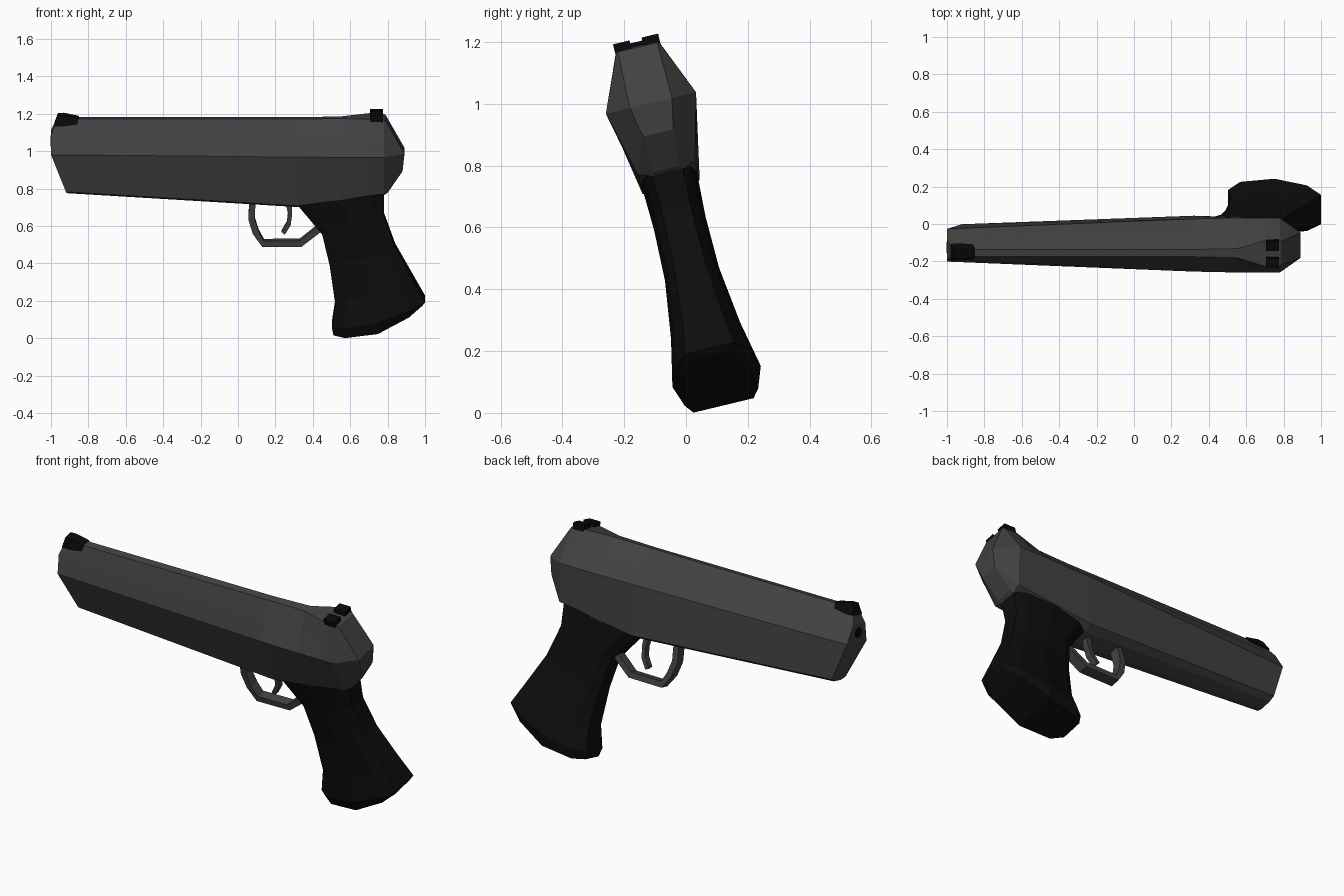
import bpy, bmesh, math
from mathutils import Matrix, Vector

if "Cube" in bpy.data.objects:
    bpy.data.objects.remove(bpy.data.objects["Cube"])

# Everything is built upright (x length, y width, z up), then rolled into its lean
LEAN = Matrix.Translation((0, 0.12, 0.03)) @ Matrix.Rotation(math.radians(13.5), 4, 'X')


def material(name, c):
    m = bpy.data.materials.new(name)
    m.diffuse_color = (c, c, c * 1.0, 1)
    m.use_nodes = True
    m.node_tree.nodes["Principled BSDF"].inputs["Base Color"].default_value = m.diffuse_color
    return m


STEEL = material("dark_grey_steel", 0.054)
GRIP = material("black_grip", 0.004)
SIGHT = material("black_sight", 0.003)


def finish(name, bm, mat):
    bmesh.ops.recalc_face_normals(bm, faces=bm.faces)
    me = bpy.data.meshes.new(name)
    bm.to_mesh(me)
    bm.free()
    me.transform(LEAN)
    me.materials.append(mat)
    ob = bpy.data.objects.new(name, me)
    bpy.context.collection.objects.link(ob)
    return ob


def loft(name, rings, mat):
    """Skin rings of points; end caps are strips of quads across the mirror plane."""
    bm = bmesh.new()
    vs = [[bm.verts.new(p) for p in r] for r in rings]
    n = len(vs[0])
    for a, b in zip(vs, vs[1:]):
        for i in range(n):
            j = (i + 1) % n
            bm.faces.new((a[i], a[j], b[j], b[i]))
    for r in (vs[0], vs[-1]):
        for i in range(n // 2 - 1):
            bm.faces.new((r[i], r[i + 1], r[n - 2 - i], r[n - 1 - i]))
    return finish(name, bm, mat)


def mirrored(half):
    """Half section of (x, half width, z) -> closed ring."""
    return [(x, -h, z) for x, h, z in half] + [(x, h, z) for x, h, z in reversed(half)]


def prism(name, outline, y0, y1, mat):
    """Extrude an x/z outline across the width."""
    bm = bmesh.new()
    f = bm.faces.new([bm.verts.new((x, y0, z)) for x, z in outline])
    ext = bmesh.ops.extrude_face_region(bm, geom=[f])
    bmesh.ops.translate(bm, vec=(0, y1 - y0, 0),
                        verts=[v for v in ext["geom"] if isinstance(v, bmesh.types.BMVert)])
    return finish(name, bm, mat)


# Slide body: rows top, upper, widest, lower edge, belly
def body(x, top, low, zt, zl):
    wide = 0.15 if x > 0.4 else 0.145
    return mirrored([(x, top, zt), (x, (top + wide) / 2, (zt + 1) / 2), (x, wide, 1.0),
                     (x, low, zl), (x, low * 0.5, zl - 0.018)])


muzzle = mirrored([(-0.965, 0.02, 1.18), (-1, 0.055, 1.1), (-1, 0.09, 1.0),
                   (-0.92, 0.065, 0.79), (-0.915, 0.033, 0.775)])
rear = mirrored([(0.79, 0.065, 1.18), (0.84, 0.068, 1.09), (0.89, 0.07, 1.0),
                 (0.88, 0.05, 0.90), (0.80, 0.045, 0.78)])
loft("slide_body", [muzzle,
                    body(0.32, 0.02, 0.095, 1.18, 0.72),
                    body(0.55, 0.025, 0.095, 1.183, 0.752),
                    body(0.70, 0.07, 0.095, 1.19, 0.775),
                    body(0.78, 0.07, 0.095, 1.186, 0.785),
                    rear], STEEL)


# Grip: slanted rounded slices from front edge to back edge
def slice_ring(xf, zf, xb, zb, hw, sag):
    half = []
    for t, k in ((0, 0.5), (0.13, 0.82), (0.5, 1), (0.85, 0.85), (1, 0.55)):
        half.append((xf + (xb - xf) * t, hw * k, zf + (zb - zf) * t - sag * 4 * t * (1 - t)))
    return mirrored(half)


loft("grip", [slice_ring(*s) for s in (
    (0.33, 0.725, 0.775, 0.80, 0.092, -0.01),
    (0.32, 0.71, 0.78, 0.775, 0.092, 0),
    (0.45, 0.55, 0.78, 0.65, 0.086, 0),
    (0.49, 0.38, 0.84, 0.48, 0.09, 0),
    (0.52, 0.17, 0.93, 0.315, 0.115, 0),
    (0.502, 0.045, 1.0, 0.185, 0.147, 0.025),
    (0.51, 0.0, 0.985, 0.163, 0.122, 0.06))], GRIP)

# Trigger guard: flat bar swept along a bent path
path = [Vector(p) for p in ((0.078, 0.74), (0.072, 0.63), (0.095, 0.555),
                            (0.135, 0.493), (0.335, 0.495), (0.46, 0.595))]
rings = []
for i, p in enumerate(path):
    d = (path[min(i + 1, len(path) - 1)] - path[max(i - 1, 0)]).normalized()
    n = Vector((-d.y, d.x)) * 0.017
    a, b = p + n, p - n
    rings.append(mirrored([(a.x, 0.027, a.y), (b.x, 0.027, b.y)]))
loft("trigger_guard", rings, STEEL)

# Trigger
prism("trigger", [(0.25, 0.74), (0.267, 0.66), (0.262, 0.61), (0.232, 0.558), (0.25, 0.543),
                  (0.282, 0.595), (0.29, 0.66), (0.285, 0.74)], -0.018, 0.018, STEEL)

# Front sight: tapered block capping the muzzle top
loft("front_sight", [
    mirrored([(-0.962, 0.024, 1.203), (-0.982, 0.042, 1.145)]),
    mirrored([(-0.93, 0.026, 1.203), (-0.93, 0.045, 1.145)]),
    mirrored([(-0.85, 0.024, 1.186), (-0.86, 0.042, 1.155)])], SIGHT)

# Rear sight: a pair of blocks with a notch between
for side, s in (("left", -1), ("right", 1)):
    prism("rear_sight_" + side, [(0.705, 1.17), (0.705, 1.213), (0.775, 1.213), (0.775, 1.17)],
          s * 0.02, s * 0.075, SIGHT)

# Muzzle bore: thin dark disc on the front face
bm = bmesh.new()
bmesh.ops.create_cone(bm, cap_ends=True, segments=8, radius1=0.03, radius2=0.03, depth=0.008,
                      matrix=Matrix.Translation((-0.999, 0, 1.055)) @ Matrix.Rotation(math.pi / 2, 4, 'Y'))
finish("muzzle_bore", bm, SIGHT)
